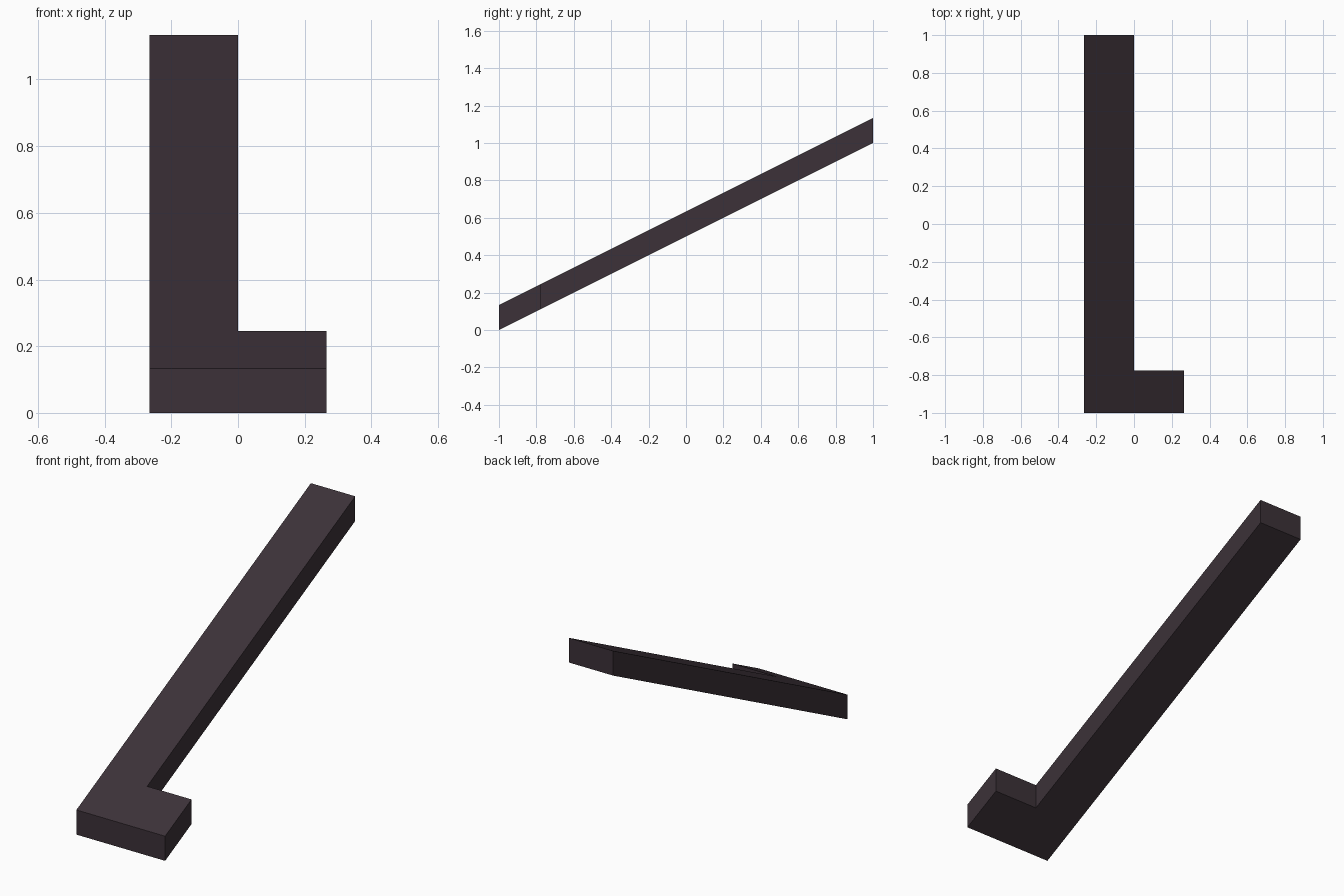
import bpy
import bmesh
from mathutils import Vector

cube = bpy.data.objects.get("Cube")
if cube:
    bpy.data.objects.remove(cube, do_unlink=True)

HALF_WIDTH = 0.265
FOOT_BACK = -0.775
THICKNESS = 0.133
SLOPE = 0.5

# Dark plum finish
plum = bpy.data.materials.new("dark_plum")
plum.use_nodes = True
colour = (0.045, 0.031, 0.040, 1)
plum.diffuse_color = colour
shader = plum.node_tree.nodes["Principled BSDF"]
shader.inputs["Base Color"].default_value = colour
shader.inputs["Roughness"].default_value = 0.8

# L-shaped plan: long rail with a short foot at the front
plan = [(-HALF_WIDTH, -1), (HALF_WIDTH, -1), (HALF_WIDTH, FOOT_BACK),
        (0, FOOT_BACK), (0, 1), (-HALF_WIDTH, 1)]

# Lay the plan on the slope, then extrude straight up so the ends stay vertical
bm = bmesh.new()
base = bm.faces.new([bm.verts.new((x, y, (y + 1) * SLOPE)) for x, y in plan])
result = bmesh.ops.extrude_face_region(bm, geom=[base], use_keep_orig=True)
top_verts = [v for v in result["geom"] if isinstance(v, bmesh.types.BMVert)]
bmesh.ops.translate(bm, verts=top_verts, vec=Vector((0, 0, THICKNESS)))
bmesh.ops.recalc_face_normals(bm, faces=bm.faces)

mesh = bpy.data.meshes.new("sloped_rail")
bm.to_mesh(mesh)
bm.free()
mesh.materials.append(plum)
rail = bpy.data.objects.new("sloped_rail", mesh)
bpy.context.collection.objects.link(rail)
